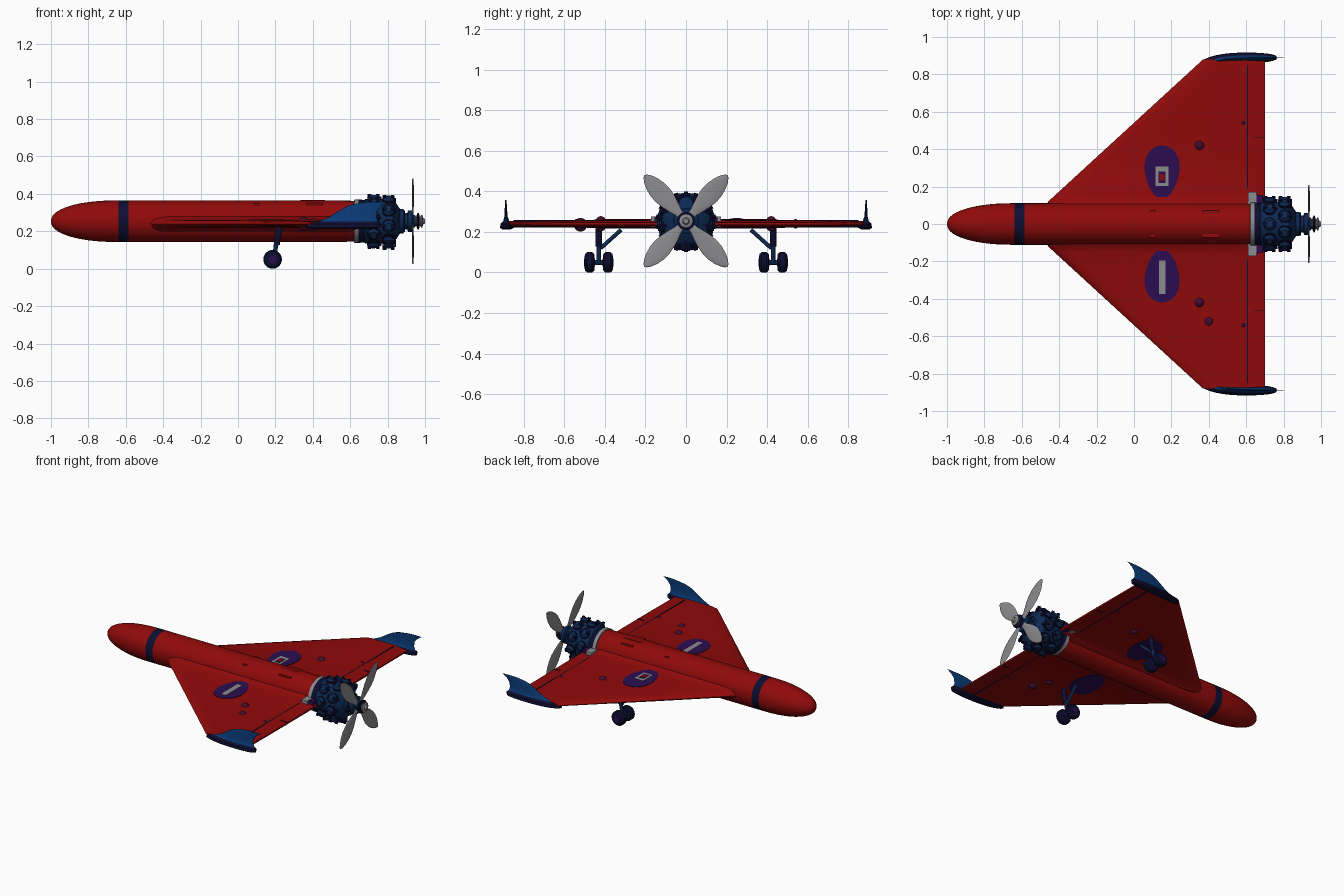
import bpy, bmesh
from math import pi, sin, cos
from mathutils import Vector

if bpy.data.objects.get("Cube"):
    bpy.data.objects.remove(bpy.data.objects["Cube"])


def material(name, rgb):
    m = bpy.data.materials.new(name)
    m.use_nodes = True
    m.diffuse_color = (*rgb, 1)
    m.node_tree.nodes["Principled BSDF"].inputs["Base Color"].default_value = (*rgb, 1)
    return m


RED = material("red paint", (0.28, 0.003, 0.003))
NAVY = material("dark navy", (0.004, 0.004, 0.03))
STEEL = material("engine blue", (0.004, 0.022, 0.085))
BLUE = material("blue", (0.003, 0.042, 0.18))
PURPLE = material("purple", (0.024, 0.004, 0.08))
MAROON = material("maroon", (0.06, 0.004, 0.03))
GREY = material("light grey", (0.26, 0.26, 0.275))
AXIS_Z, WING_Z, WING_H = 0.254, 0.24, 0.02


def finish(name, bm, mats, rule=None, smooth=True):
    bmesh.ops.recalc_face_normals(bm, faces=bm.faces)
    if rule:
        for f in bm.faces:
            f.material_index = rule(f.calc_center_median())
    me = bpy.data.meshes.new(name)
    bm.to_mesh(me)
    bm.free()
    for m in mats:
        me.materials.append(m)
    ob = bpy.data.objects.new(name, me)
    bpy.context.collection.objects.link(ob)
    if smooth:
        bpy.ops.object.select_all(action='DESELECT')
        ob.select_set(True)
        bpy.context.view_layer.objects.active = ob
        bpy.ops.object.shade_smooth_by_angle(angle=0.6)


def loft(name, rings, mats, rule=None):
    """Skin a list of equal-length closed rings and cap both ends."""
    bm = bmesh.new()
    rows = [[bm.verts.new(p) for p in ring] for ring in rings]
    n = len(rows[0])
    for a, b in zip(rows, rows[1:]):
        for i in range(n):
            j = (i + 1) % n
            bm.faces.new((a[i], a[j], b[j], b[i]))
    bm.faces.new(rows[0])
    bm.faces.new(rows[-1])
    finish(name, bm, mats, rule)


def revolve(name, profile, mats, rule=None, n=32):
    """Turn (x, radius) pairs about the long axis."""
    loft(name, [[(x, r * cos(2 * pi * i / n), AXIS_Z + r * sin(2 * pi * i / n))
                 for i in range(n)] for x, r in profile], mats, rule)


def rod(name, p, q, r, mat, r2=None, n=14):
    p, q = Vector(p), Vector(q)
    u = (q - p).orthogonal().normalized()
    v = (q - p).normalized().cross(u)
    loft(name, [[c + (u * cos(2 * pi * i / n) + v * sin(2 * pi * i / n)) * s
                 for i in range(n)] for c, s in ((p, r), (q, r2 or r))], [mat])


def place(bm, centre, size):
    for v in bm.verts:
        v.co = [v.co[k] * size[k] + centre[k] for k in range(3)]


def box(name, centre, size, mat):
    bm = bmesh.new()
    bmesh.ops.create_cube(bm, size=1)
    place(bm, centre, size)
    finish(name, bm, [mat], smooth=False)


def dome(name, centre, radii, mat):
    bm = bmesh.new()
    bmesh.ops.create_uvsphere(bm, u_segments=16, v_segments=10, radius=1)
    place(bm, centre, radii)
    finish(name, bm, [mat])


def plate(name, outline, z, depth, mat):
    loft(name, [[(x, y, z + d) for x, y in outline] for d in (-depth / 2, depth / 2)], [mat])


# Fuselage with an elliptical nose and a painted band
nose = [(-0.66 - 0.34 * cos(pi / 2 * k / 14), 0.111 * sin(pi / 2 * k / 14) ** 0.9)
        for k in range(1, 15)]
revolve("fuselage", [(-1, 0.001)] + nose + [(-0.64, 0.111), (-0.585, 0.111),
        (0.55, 0.111), (0.64, 0.108)], [RED, NAVY],
        lambda c: int(-0.64 < c.x < -0.585))


# Delta wing, with a thick blended root
def wing_ring(y, h):
    lead = -0.47 + max(abs(y) - 0.11, 0) * 1.09
    top = [(lead, 0), (lead + 0.012, 0.5), (lead + 0.05, 0.85), (lead + 0.1, 1),
           (0.58, 1), (0.70, 0.3)]
    return ([(x, y, WING_Z + h * t) for x, t in top]
            + [(x, y, WING_Z - h * t) for x, t in top[:0:-1]])


half = [(0.1, 0.045), (0.12, 0.03), (0.155, WING_H), (0.45, WING_H), (0.88, 0.014)]
loft("delta_wing", [wing_ring(-y, h) for y, h in reversed(half)]
     + [wing_ring(y, h) for y, h in half], [RED])


# Winglets: broad dark shoe, curved in at the front, rising into a thin swept fin
def winglet_ring(s, z, x0, x1, w, n=28):
    ring = []
    for i in range(n):
        c, q = cos(2 * pi * i / n), sin(2 * pi * i / n)
        bulge = abs(q) ** 0.6 * (1 if q > 0 else -1)
        y = 0.889 + w * bulge - w * ((1 + c) / 2) ** 4
        ring.append(((x0 + x1) / 2 - (x1 - x0) / 2 * c, s * y, z))
    return ring


fin_levels = [(0.213, 0.40, 0.73, 0.018), (0.22, 0.36, 0.76, 0.029),
              (0.24, 0.37, 0.765, 0.026), (0.252, 0.43, 0.75, 0.013),
              (0.275, 0.485, 0.74, 0.007), (0.31, 0.54, 0.745, 0.005),
              (0.335, 0.585, 0.765, 0.004), (0.348, 0.63, 0.785, 0.003),
              (0.357, 0.70, 0.80, 0.002)]
for s, side in ((1, "left"), (-1, "right")):
    loft(side + "_winglet", [winglet_ring(s, *lv) for lv in fin_levels], [NAVY, BLUE],
         lambda c: int(c.z > 0.25))

    # Elevon hinge gaps
    box(side + "_elevon_gap", (0.607, s * 0.52, WING_Z), (0.005, 0.66, 0.035), NAVY)
    box(side + "_elevon_split", (0.65, s * 0.46, WING_Z), (0.09, 0.003, 0.026), NAVY)

    # Teardrop markings on both wing skins
    drop = [(0.15 + 0.092 * sin(t) * (1 - 0.2 * cos(t)), s * (0.277 - 0.143 * cos(t)))
            for t in [2 * pi * k / 32 for k in range(32)]]
    for f, skin in ((1, "upper"), (-1, "lower")):
        plate(f"{side}_{skin}_teardrop", drop, WING_Z + f * WING_H, 0.006, PURPLE)

    # Wing blisters and hinge bumps
    dome(side + "_blister", (0.35, s * 0.42, WING_Z), (0.029, 0.029, 0.038), MAROON)
    dome(side + "_hinge_bump", (0.585, s * 0.54, WING_Z), (0.015, 0.015, 0.024), PURPLE)

    # Landing gear: strut, brace, axle and twin wheels
    y = s * 0.43
    rod(side + "_strut", (0.225, y, 0.24), (0.19, y, 0.05), 0.013, STEEL, 0.011)
    rod(side + "_strut_sleeve", (0.222, y, 0.22), (0.208, y, 0.13), 0.016, NAVY)
    rod(side + "_brace", (0.20, s * 0.42, 0.12), (0.21, s * 0.32, 0.21), 0.010, STEEL)
    rod(side + "_axle", (0.185, y - 0.05, 0.05), (0.185, y + 0.05, 0.05), 0.012, STEEL)
    for o in (-0.045, 0.045):
        tyre = [(-0.025, 0.03), (-0.022, 0.042), (-0.012, 0.05), (0.012, 0.05),
                (0.022, 0.042), (0.025, 0.03)]
        loft(side + "_wheel", [[(0.185 + r * cos(2 * pi * i / 24), y + o + d,
                                 0.05 + r * sin(2 * pi * i / 24)) for i in range(24)]
                               for d, r in tyre], [NAVY])
        rod(side + "_wheel_hub", (0.185, y + o - 0.027, 0.05), (0.185, y + o + 0.027, 0.05),
            0.02, PURPLE)

    # Shrouds beside the tail and slots on the fuselage back
    box(side + "_shroud", (0.633, s * 0.137, 0.25), (0.045, 0.07, 0.05), GREY)
    box(side + "_shroud_duct", (0.672, s * 0.13, 0.25), (0.035, 0.05, 0.045), PURPLE)
    box(side + "_back_slot", (0.41, s * 0.06, 0.346), (0.09, 0.022, 0.010), RED)
    box(side + "_side_slot", (0.10, s * 0.065, 0.343), (0.03, 0.012, 0.010), RED)

dome("outer_blister", (0.40, -0.52, 0.235), (0.032, 0.032, 0.034), MAROON)
box("centre_slot", (0.40, 0.01, 0.361), (0.13, 0.028, 0.010), RED)

# Plain inset panels on the teardrops
box("left_grey_panel", (0.15, 0.255, 0.263), (0.07, 0.105, 0.003), GREY)
box("left_purple_panel", (0.15, 0.25, 0.2645), (0.038, 0.064, 0.003), PURPLE)
box("left_red_panel", (0.15, 0.25, 0.266), (0.026, 0.036, 0.003), RED)
box("right_grey_panel", (0.15, -0.285, 0.263), (0.035, 0.18, 0.003), GREY)

# Tail collar, engine case and gearbox
revolve("tail_collar", [(0.62, 0.109), (0.622, 0.116), (0.645, 0.116), (0.685, 0.113),
                        (0.69, 0.09)], [GREY, NAVY], lambda c: int(c.x > 0.645))
revolve("crankcase", [(0.64, 0.09), (0.68, 0.118), (0.83, 0.118), (0.85, 0.09),
                      (0.87, 0.06)], [STEEL])
revolve("gearbox", [(0.86, 0.05), (0.865, 0.065), (0.885, 0.065), (0.89, 0.045),
                    (0.905, 0.045), (0.91, 0.058), (0.93, 0.058), (0.935, 0.04)], [STEEL])
for k in range(10):
    a = 2 * pi * k / 10
    base = Vector((0.86, 0.054 * cos(a), AXIS_Z + 0.054 * sin(a)))
    rod("gearbox_bolt", base, base + Vector((0.033, 0, 0)), 0.007, NAVY, n=8)

# Two staggered rows of finned cylinders with heads, rocker covers and pushrods
for row, x in enumerate((0.725, 0.805)):
    for k in range(9):
        a = 2 * pi * (k + row / 2) / 9 + pi / 2
        d = Vector((0, cos(a), sin(a)))
        c = Vector((x, 0, AXIS_Z - 0.004))
        rod("cylinder", c + d * 0.08, c + d * 0.13, 0.028, STEEL)
        for j in range(3):
            p = c + d * (0.108 + j * 0.009)
            rod("cooling_fin", p, p + d * 0.004, 0.036, NAVY)
        rod("cylinder_head", c + d * 0.13, c + d * 0.143, 0.032, STEEL, 0.02)
        for o in (-0.022, 0.022):
            e = c + Vector((o, 0, 0))
            rod("rocker_cover", e + d * 0.13, e + d * 0.15, 0.010, NAVY, n=8)
        f = c + Vector((0.036, 0, 0))
        rod("pushrod", f + d * 0.08, f + d * 0.135, 0.005, PURPLE, n=8)

# Propeller hub and shaft
revolve("propeller_hub", [(0.925, 0.034), (0.945, 0.034), (0.95, 0.026), (0.975, 0.026),
                          (0.98, 0.034), (0.985, 0.034), (0.99, 0.018), (1.0, 0.012)],
        [STEEL, GREY], lambda c: int(c.x > 0.96), n=20)
revolve("hub_ring", [(0.955, 0.032), (0.96, 0.045), (0.966, 0.045), (0.97, 0.032)], [NAVY])

# Four broad blades, each a thin lens section swept outward
for sy in (1, -1):
    for sz in (1, -1):
        d = Vector((0, 0.205 * sy, 0.226 * sz)).normalized()
        t = Vector((0, -d.z, d.y))
        rings = []
        for r, w in ((0.02, 0.016), (0.05, 0.018), (0.09, 0.031), (0.13, 0.042),
                     (0.17, 0.048), (0.21, 0.047), (0.25, 0.038), (0.28, 0.025),
                     (0.298, 0.012), (0.304, 0.003)):
            c = Vector((0.935, 0, AXIS_Z)) + d * r
            rings.append([c + t * (w * cos(q)) + Vector((0.004 * sin(q) + 0.06 * w * cos(q), 0, 0))
                          for q in [2 * pi * i / 12 for i in range(12)]])
        loft("propeller_blade", rings, [GREY])
